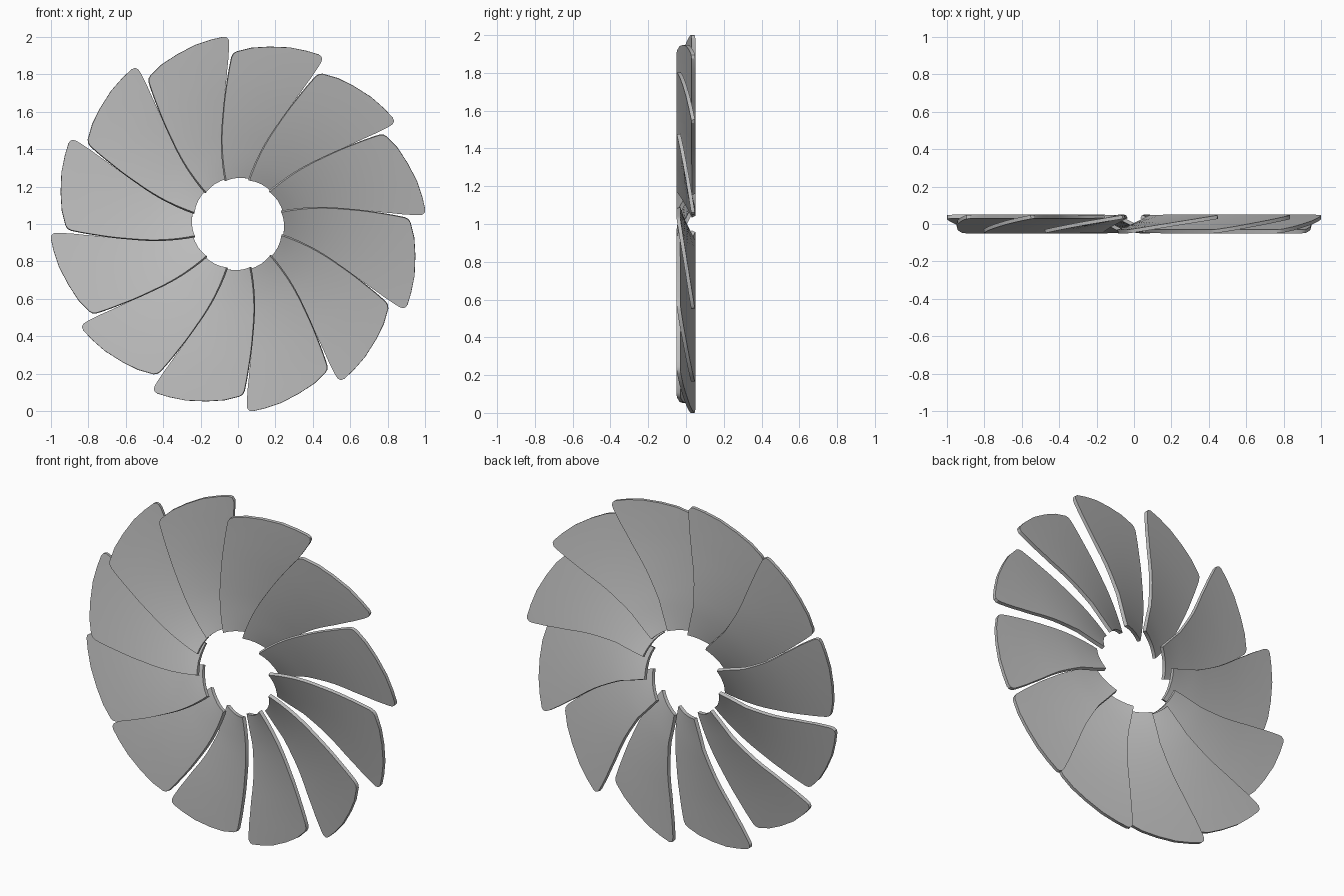
import bpy
import bmesh
import math

default = bpy.data.objects.get("Cube")
if default:
    bpy.data.objects.remove(default, do_unlink=True)

BLADES = 12
THICKNESS = 0.02
HALF_PITCH = 0.04

# Front and rear edges of one blade (x, z from the hub axis, hub to rim)
FRONT_EDGE = [(-.068, .235), (-.087, .40), (-.08, .58), (-.06, .75), (-.033, .90), (-.02, .94)]
REAR_EDGE = [(.09, .233), (.143, .40), (.222, .55), (.316, .68), (.395, .79), (.437, .855), (.464, .89)]
# Rim radius across the blade, with rounded corners
RIM = [(0, .893), (.012, .912), (.04, .922), (.2, .945), (.4, .963), (.62, .984),
       (.8, .996), (.93, 1.004), (.965, 1.0), (.99, .985), (1, .962)]
HUB = [(0, .24), (.3, .246), (1, .25)]


def lookup(table, t):
    """Piecewise linear value of a table, clamped at its ends."""
    if t <= table[0][0]:
        return table[0][1]
    for (a, va), (b, vb) in zip(table, table[1:]):
        if t <= b:
            return va + (vb - va) * (t - a) / (b - a)
    return table[-1][1]


def polar(edge):
    """Radius to clockwise angle from the top."""
    return [(math.hypot(x, z), math.atan2(x, z)) for x, z in edge]


front, rear = polar(FRONT_EDGE), polar(REAR_EDGE)

gray = bpy.data.materials.new("metal gray")
gray.use_nodes = True
color = (0.5, 0.5, 0.5, 1)
gray.diffuse_color = color
gray.node_tree.nodes["Principled BSDF"].inputs["Base Color"].default_value = color

# Pitched blade surface
bm = bmesh.new()
ROWS = 16
columns = []
for u, rim in RIM:
    hub = lookup(HUB, u)
    column = []
    for i in range(ROWS + 1):
        r = hub + (rim - hub) * i / ROWS
        a0, a1 = lookup(front, r), lookup(rear, r)
        a = a0 + (a1 - a0) * u
        y = HALF_PITCH * (2 * u - 1)
        column.append(bm.verts.new((r * math.sin(a), y, r * math.cos(a))))
    columns.append(column)
for c0, c1 in zip(columns, columns[1:]):
    for i in range(ROWS):
        bm.faces.new((c0[i], c1[i], c1[i + 1], c0[i + 1]))
mesh = bpy.data.meshes.new("blade")
bm.to_mesh(mesh)
bm.free()
mesh.materials.append(gray)

first = bpy.data.objects.new("blade_1", mesh)
bpy.context.collection.objects.link(first)
first.location.z = 1

# Give the blade its thickness
bpy.ops.object.select_all(action="DESELECT")
first.select_set(True)
bpy.context.view_layer.objects.active = first
solid = first.modifiers.new("thickness", "SOLIDIFY")
solid.thickness = THICKNESS
solid.offset = 0
bpy.ops.object.modifier_apply(modifier=solid.name)
bpy.ops.object.shade_smooth_by_angle(angle=math.radians(30))

# Ring of identical blades
for n in range(1, BLADES):
    blade = bpy.data.objects.new(f"blade_{n + 1}", first.data)
    blade.location.z = 1
    blade.rotation_euler.y = n * math.tau / BLADES
    bpy.context.collection.objects.link(blade)
